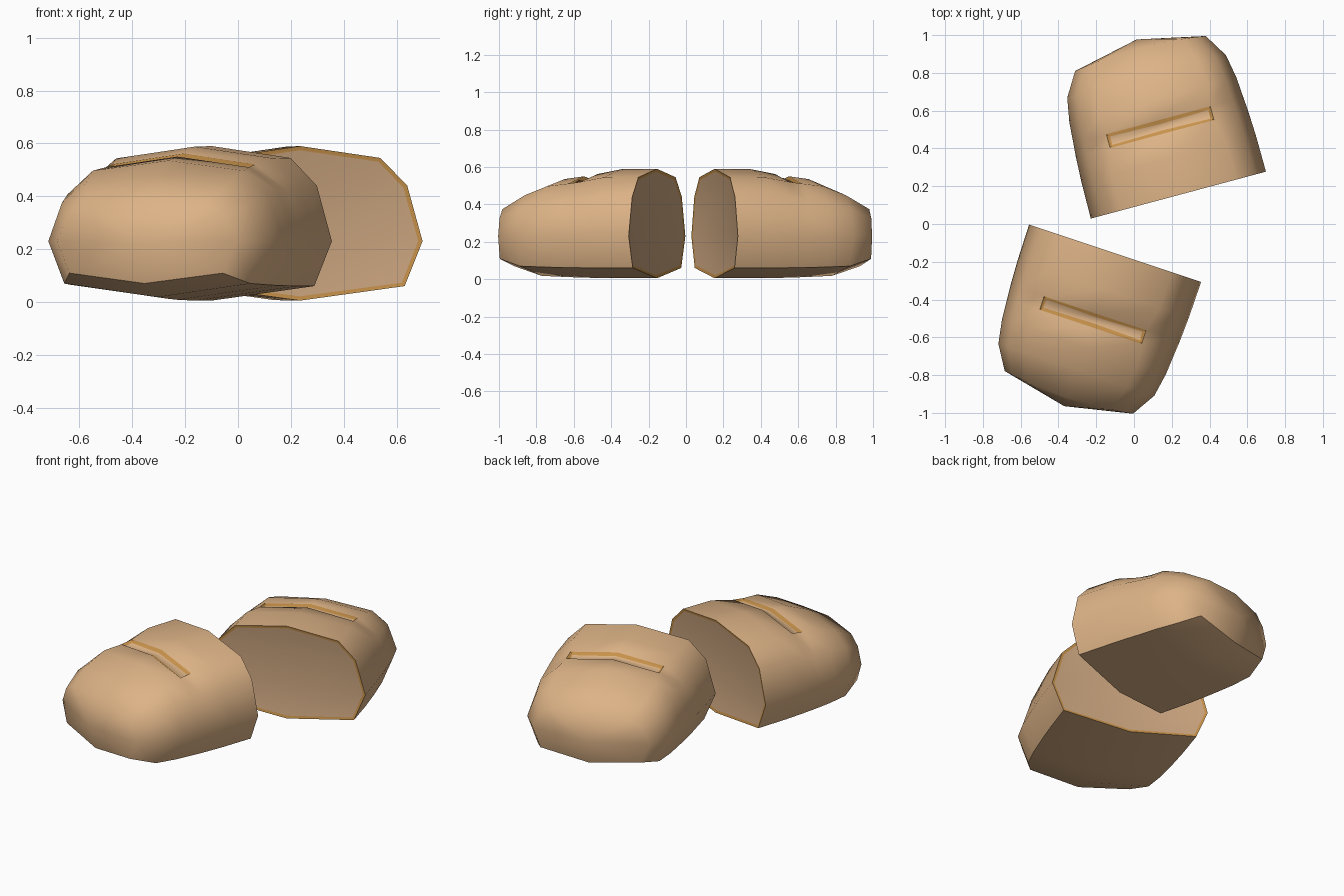
import bpy, bmesh, math
from mathutils import Vector

if "Cube" in bpy.data.objects:
    bpy.data.objects.remove(bpy.data.objects["Cube"])

def material(name, color):
    m = bpy.data.materials.new(name)
    m.diffuse_color = (*color, 1)
    m.use_nodes = True
    m.node_tree.nodes["Principled BSDF"].inputs["Base Color"].default_value = m.diffuse_color
    return m

MATS = [material("crust", (0.72, 0.45, 0.24)),
        material("crust_edge", (0.58, 0.29, 0.07)),
        material("crumb", (0.62, 0.39, 0.22))]

# Half of the loaf cross-section (width, height), top to bottom, then mirrored
HALF = [(0, .59), (.315, .545), (.42, .44), (.48, .23), (.41, .06), (0, .005)]
PROFILE = HALF + [(-x, z) for x, z in HALF[-2:0:-1]]
MID = .23

# Rings along the loaf: distance from cut, half width, top, bottom, end bulge
RINGS = [(0, .48, .59, .005, 0), (.2, .478, .588, .005, 0),
         (.335, .472, .562, .007, 0), (.41, .466, .55, .008, 0),
         (.52, .458, .535, .012, 0), (.65, .435, .48, .018, 0),
         (.776, .358, .395, .07, .03)]
SLASH = (2, 3)

def bread_half(name, center, angle):
    bm = bmesh.new()
    rows = []
    for i, (v, w, top, bot, bulge) in enumerate(RINGS):
        row = []
        for j, (x, z) in enumerate(PROFILE):
            u = x * w / .48
            if i in SLASH and j in (1, 9):
                u = math.copysign(.285, u)
            if z > MID:
                z = MID + (z - MID) * (top - MID) / (.59 - MID)
            else:
                z = MID - (MID - z) * (MID - bot) / (MID - .005)
            row.append(bm.verts.new((u, v + bulge * (1 - (u / w) ** 2), z)))
        rows.append(row)
    n = len(PROFILE)
    slash = []
    for i in range(len(rows) - 1):
        for j in range(n):
            k = (j + 1) % n
            f = bm.faces.new((rows[i][j], rows[i][k], rows[i + 1][k], rows[i + 1][j]))
            if i == SLASH[0] and j in (0, n - 1):
                slash.append(f)
    # Rounded heel
    tip = bm.verts.new((0, .853, .22))
    for j in range(n):
        bm.faces.new((rows[-1][j], rows[-1][(j + 1) % n], tip))
    # Cut face
    cut = bm.faces.new(rows[0])
    bmesh.ops.recalc_face_normals(bm, faces=bm.faces[:])
    # Scored slash on top with a browned rim
    rim = bmesh.ops.inset_region(bm, faces=slash, thickness=.02, depth=-.014)["faces"]
    # Browned rim around the crumb
    rim += bmesh.ops.inset_region(bm, faces=[cut], thickness=.016, depth=-.004)["faces"]
    for f in rim:
        f.material_index = 1
    cut.material_index = 2
    me = bpy.data.meshes.new(name)
    bm.to_mesh(me)
    bm.free()
    for m in MATS:
        me.materials.append(m)
    ob = bpy.data.objects.new(name, me)
    bpy.context.collection.objects.link(ob)
    ob.location = Vector((*center, 0))
    ob.rotation_euler.z = math.radians(angle)
    bpy.ops.object.select_all(action='DESELECT')
    ob.select_set(True)
    bpy.context.view_layer.objects.active = ob
    bpy.ops.object.shade_smooth_by_angle(angle=math.radians(50))
    return ob

bread_half("bread_half_back", (.235, .153), 15)
bread_half("bread_half_front", (-.10, -.155), 161.6)
